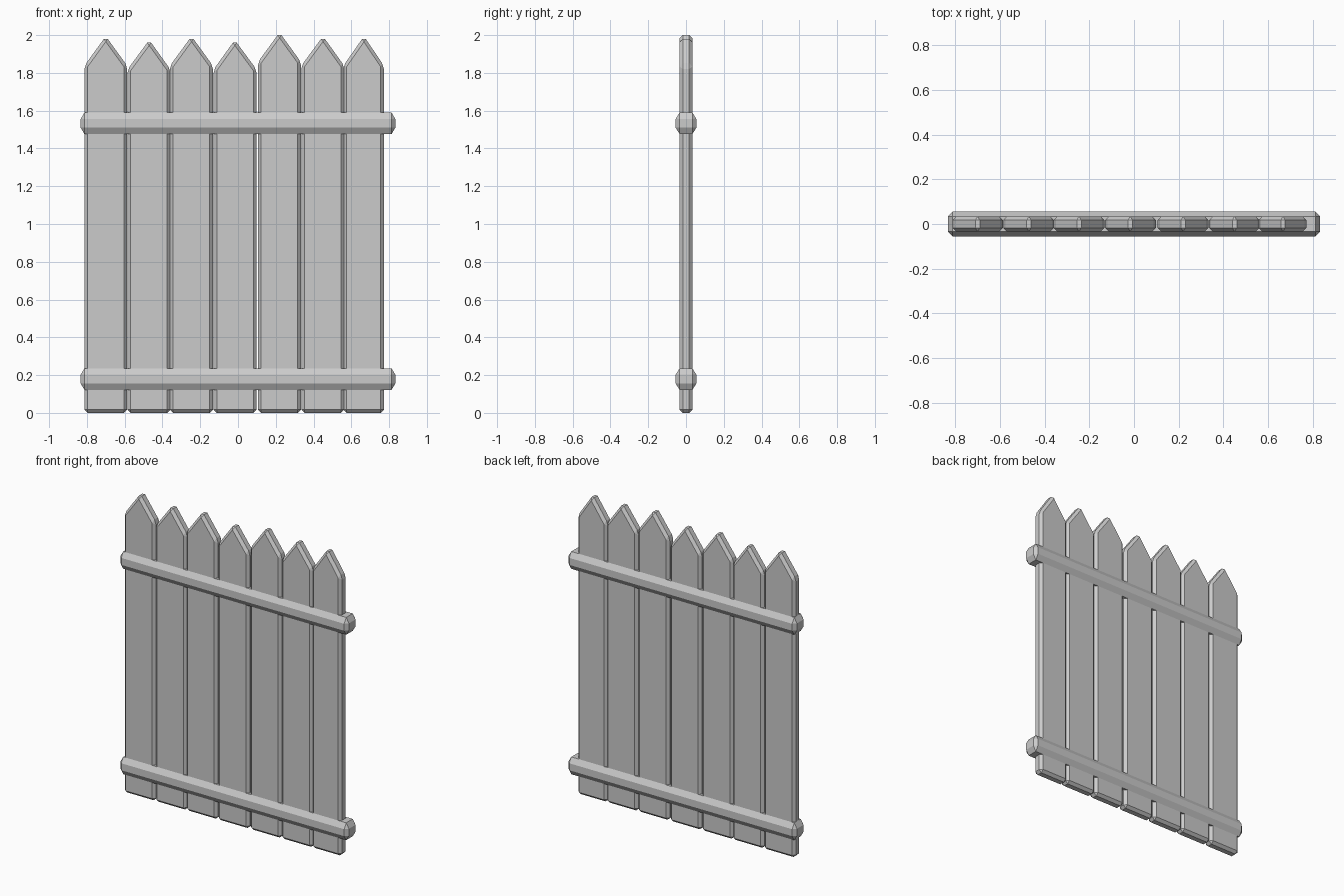
import bpy, bmesh
from mathutils import Vector

if "Cube" in bpy.data.objects:
    bpy.data.objects.remove(bpy.data.objects["Cube"])


def chamfered_prism(name, outline, half_depth, offset, scale=(1, 1, 1)):
    """Extrude an x/z outline along y and chamfer every edge.
    scale stretches the chamfer per axis while keeping the final size."""
    sx, sy, sz = scale
    bm = bmesh.new()
    verts = [bm.verts.new((x / sx, -half_depth / sy, z / sz)) for x, z in outline]
    front = bm.faces.new(verts)
    ret = bmesh.ops.extrude_face_region(bm, geom=[front], use_keep_orig=True)
    moved = [g for g in ret["geom"] if isinstance(g, bmesh.types.BMVert)]
    bmesh.ops.translate(bm, verts=moved, vec=(0, 2 * half_depth / sy, 0))
    bmesh.ops.recalc_face_normals(bm, faces=bm.faces[:])
    bmesh.ops.bevel(bm, geom=bm.edges[:], offset=offset, offset_type='OFFSET',
                    segments=1, profile=0.5, affect='EDGES')
    bmesh.ops.scale(bm, verts=bm.verts[:], vec=Vector(scale))
    bmesh.ops.recalc_face_normals(bm, faces=bm.faces[:])
    mesh = bpy.data.meshes.new(name)
    bm.to_mesh(mesh)
    bm.free()
    obj = bpy.data.objects.new(name, mesh)
    bpy.context.collection.objects.link(obj)
    return obj


# pointed pickets: left edge, right edge, tip x, tip height
pickets = [
    (-0.813, -0.587, -0.700, 1.98),
    (-0.585, -0.358, -0.470, 1.96),
    (-0.360, -0.133, -0.246, 1.98),
    (-0.129, 0.098, -0.017, 1.96),
    (0.106, 0.333, 0.220, 2.00),
    (0.335, 0.562, 0.450, 1.98),
    (0.558, 0.772, 0.667, 1.98),
]
for i, (left, right, tip_x, tip_z) in enumerate(pickets, 1):
    peak = tip_z + 0.014          # the chamfer trims the point
    shoulder = tip_z - 0.142
    chamfered_prism(f"picket_{i}",
                    [(left, 0), (right, 0), (right, shoulder),
                     (tip_x, peak), (left, shoulder)],
                    0.034, 0.017)

# horizontal rails running through the pickets
for name, z in (("lower_rail", 0.179), ("upper_rail", 1.533)):
    h = 0.057
    rail = chamfered_prism(name,
                           [(-0.833, -h), (0.833, -h), (0.833, h), (-0.833, h)],
                           0.055, 0.02, (1, 1.05, 1.7))
    rail.location.z = z
